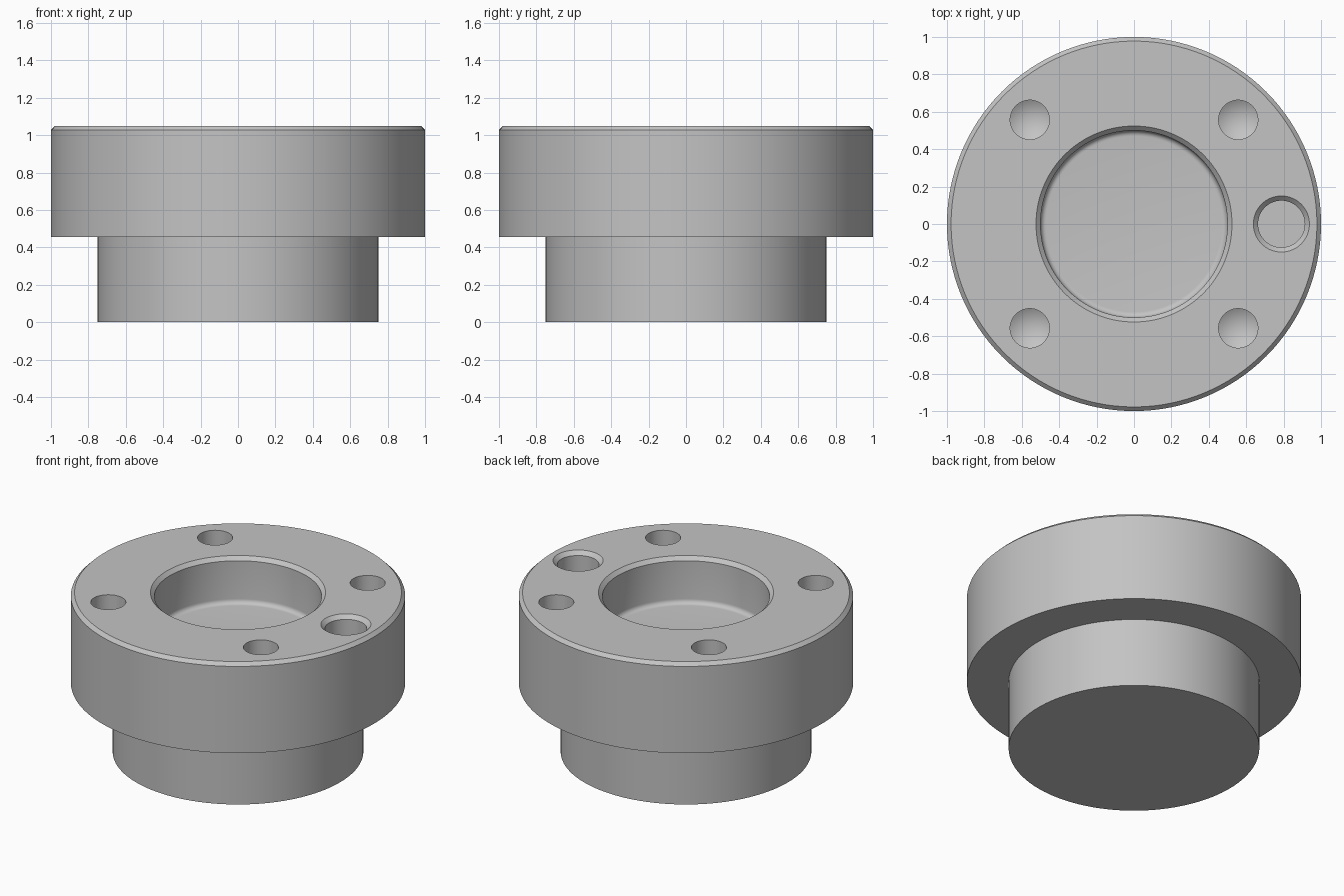
import bpy, bmesh, math
from mathutils import Vector

cube = bpy.data.objects.get("Cube")
if cube:
    bpy.data.objects.remove(cube, do_unlink=True)

metal = bpy.data.materials.new("light_grey_metal")
metal.use_nodes = True
colour = (0.55, 0.55, 0.55, 1)
metal.diffuse_color = colour
metal.node_tree.nodes["Principled BSDF"].inputs["Base Color"].default_value = colour

TOP = 1.05
HOLE_CIRCLE = 0.788


def lathe(name, profile, sides, location=(0, 0, 0)):
    """Spin a (radius, height) profile around z into a closed solid."""
    bm = bmesh.new()
    verts = [bm.verts.new((r, 0, z)) for r, z in profile]
    edges = [bm.edges.new(pair) for pair in zip(verts, verts[1:])]
    bmesh.ops.spin(bm, geom=verts + edges, cent=(0, 0, 0), axis=(0, 0, 1),
                   angle=math.tau, steps=sides, use_merge=False)
    bmesh.ops.remove_doubles(bm, verts=bm.verts, dist=0.0001)
    bmesh.ops.recalc_face_normals(bm, faces=bm.faces)
    mesh = bpy.data.meshes.new(name)
    bm.to_mesh(mesh)
    bm.free()
    mesh.materials.append(metal)
    obj = bpy.data.objects.new(name, mesh)
    obj.location = location
    bpy.context.collection.objects.link(obj)
    return obj


# Stepped body: stem, flange with chamfered rim, bore with filleted floor
bore, depth, fillet = 0.5, 0.305, 0.03
floor = TOP - depth
profile = [(0, 0), (0.75, 0), (0.75, 0.455), (1, 0.455), (1, TOP - 0.022),
           (0.978, TOP), (bore + 0.024, TOP), (bore, TOP - 0.024)]
for i in range(7):
    a = math.radians(15 * i)
    profile.append((bore - fillet + fillet * math.cos(a),
                    floor + fillet - fillet * math.sin(a)))
profile.append((0, floor))
body = lathe("flange_body", profile, 128)

# Four blind holes with drill-point bottoms
r = 0.105
drill = [(0, 0.05), (r, 0.05), (r, -0.3), (0, -0.3 - r * 0.6)]
cutters = []
for k in range(4):
    a = math.radians(45 + 90 * k)
    spot = Vector((math.cos(a), math.sin(a), 0)) * HOLE_CIRCLE
    cutters.append(lathe("screw_hole_cutter", drill, 64, (spot.x, spot.y, TOP)))

# Flat-bottomed locating hole with chamfered mouth
pin = [(0, 0.04), (0.19, 0.04), (0.125, -0.025), (0.125, -0.3), (0, -0.3)]
cutters.append(lathe("pin_hole_cutter", pin, 64, (HOLE_CIRCLE, 0, TOP)))

# Cut the holes and drop the cutters
bpy.context.view_layer.objects.active = body
for cutter in cutters:
    cutter.hide_render = True
    mod = body.modifiers.new("hole", "BOOLEAN")
    mod.operation = "DIFFERENCE"
    mod.solver = "EXACT"
    mod.object = cutter
    bpy.ops.object.modifier_apply(modifier=mod.name)
    bpy.data.objects.remove(cutter, do_unlink=True)

# Smooth round walls, crisp edges
for obj in bpy.context.selected_objects:
    obj.select_set(False)
body.select_set(True)
bpy.ops.object.shade_smooth_by_angle(angle=math.radians(25))
